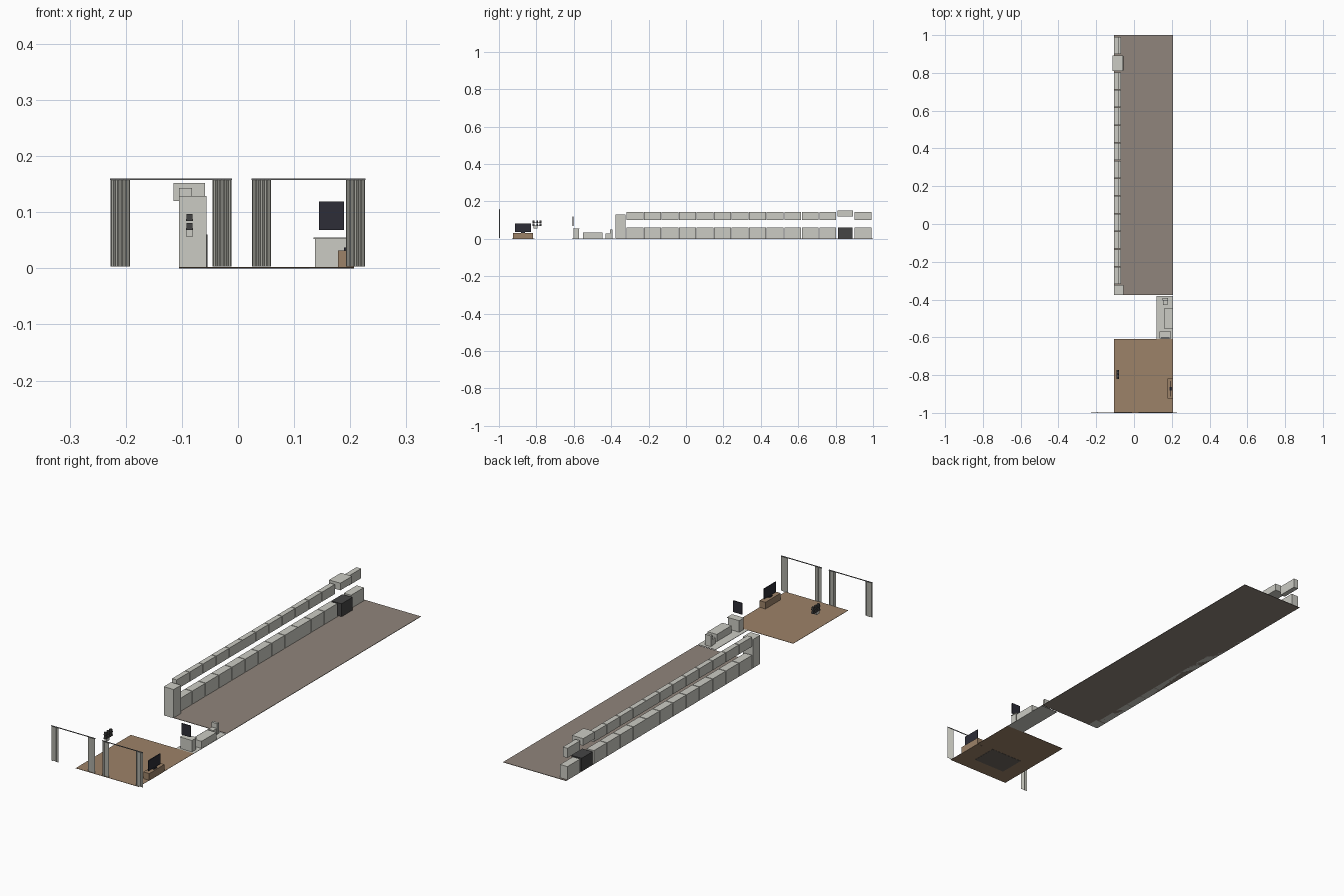
import bpy
import bmesh
import math

if "Cube" in bpy.data.objects:
    bpy.data.objects.remove(bpy.data.objects["Cube"])


def material(name, r, g, b):
    m = bpy.data.materials.new(name)
    m.use_nodes = True
    m.diffuse_color = (r, g, b, 1)
    m.node_tree.nodes["Principled BSDF"].inputs["Base Color"].default_value = (r, g, b, 1)
    return m


off_white = material("off white", .60, .60, .55)
stone = material("stone floor", .28, .235, .20)
wood = material("wood floor", .335, .225, .14)
rug_grey = material("rug grey", .16, .14, .12)
screen = material("screen black", .026, .026, .038)
charcoal = material("charcoal", .06, .06, .06)
cloth = material("curtain cloth", .48, .48, .43)
rod_grey = material("rod grey", .18, .18, .18)


def add_object(name, bm, mat):
    bmesh.ops.recalc_face_normals(bm, faces=bm.faces)
    mesh = bpy.data.meshes.new(name)
    bm.to_mesh(mesh)
    bm.free()
    mesh.materials.append(mat)
    ob = bpy.data.objects.new(name, mesh)
    bpy.context.scene.collection.objects.link(ob)
    return ob


def box(name, x, y, z, mat):
    """Box from (low, high) ranges on each axis."""
    bm = bmesh.new()
    bmesh.ops.create_cube(bm, size=1)
    for v in bm.verts:
        v.co = [lo + (hi - lo) * (c + .5) for c, (lo, hi) in zip(v.co, (x, y, z))]
    return add_object(name, bm, mat)


def curtain(name, x0, x1):
    """Pleated cloth hanging at the front edge."""
    bm = bmesh.new()
    steps = 20
    rows = []
    for i in range(steps + 1):
        x = x0 + (x1 - x0) * i / steps
        y = -.9975 + .002 * math.sin(i * math.pi / 2)
        rows.append([bm.verts.new((x, y, z)) for z in (.003, .157)])
    for a, b in zip(rows, rows[1:]):
        bm.faces.new((a[0], b[0], b[1], a[1]))
    ob = add_object(name, bm, cloth)
    thick = ob.modifiers.new("thickness", "SOLIDIFY")
    thick.thickness = .0006
    thick.offset = 0


# Floors
room = (-.105, .207)
box("kitchen_floor", room, (-.375, 1), (0, .002), stone)
box("living_floor", room, (-1, -.61), (.0008, .002), wood)
box("bathroom_floor", (.12, .207), (-.61, -.38), (0, .002), off_white)
box("rug", (-.033, .127), (-.93, -.81), (0, .0012), rug_grey)

# Kitchen run: base and wall cabinets, leaving a bay for the stove
wall = -.105
pitch = .0937
starts = [-.318 + pitch * i for i in range(12)] + [.90]
for i, y in enumerate(starts):
    span = (y, y + .0905)
    box(f"base_cabinet_{i}", (wall, -.069), span, (0, .061), off_white)
    box(f"wall_cabinet_{i}", (wall, -.082), span, (.10, .143), off_white)
box("fridge", (wall, -.056), (-.376, -.324), (0, .129), off_white)
box("stove", (wall, -.0545), (.812, .89), (0, .06), charcoal)
box("range_hood", (-.115, -.059), (.81, .893), (.12, .152), off_white)

# Bathroom fittings
box("vanity", (.137, .193), (-.602, -.573), (0, .052), off_white)
box("vanity_top", (.135, .195), (-.605, -.57), (.052, .055), off_white)
box("mirror", (.144, .189), (-.606, -.602), (.068, .119), screen)
box("bathtub", (.16, .206), (-.552, -.447), (0, .034), off_white)
box("toilet_bowl", (.154, .178), (-.43, -.403), (0, .028), off_white)
box("toilet_tank", (.152, .18), (-.405, -.393), (0, .05), off_white)

# Television on its stand
box("tv_stand", (.178, .207), (-.925, -.817), (0, .032), wood)
box("television", (.193, .197), (-.914, -.83), (.037, .083), screen)
box("television_foot", (.189, .201), (-.882, -.862), (.032, .037), screen)

# Small wall shelves with items
for i, z in enumerate((.068, .084)):
    box(f"shelf_{i}", (-.093, -.08), (-.82, -.772), (z, z + .004), charcoal)
    for j, y in enumerate((-.82, -.80, -.782)):
        box(f"shelf_item_{i}_{j}", (-.092, -.081), (y, y + .009), (z + .004, z + .013), charcoal)
box("shelf_box", (-.092, -.081), (-.815, -.795), (.056, .068), off_white)

# Two curtain pairs on rods
for i, (x0, x1) in enumerate(((-.228, -.011), (.024, .227))):
    box(f"curtain_rod_{i}", (x0, x1), (-.999, -.996), (.157, .16), rod_grey)
    curtain(f"curtain_{i}_right", x0 + .001, x0 + .035)
    curtain(f"curtain_{i}_left", x1 - .034, x1 - .001)
